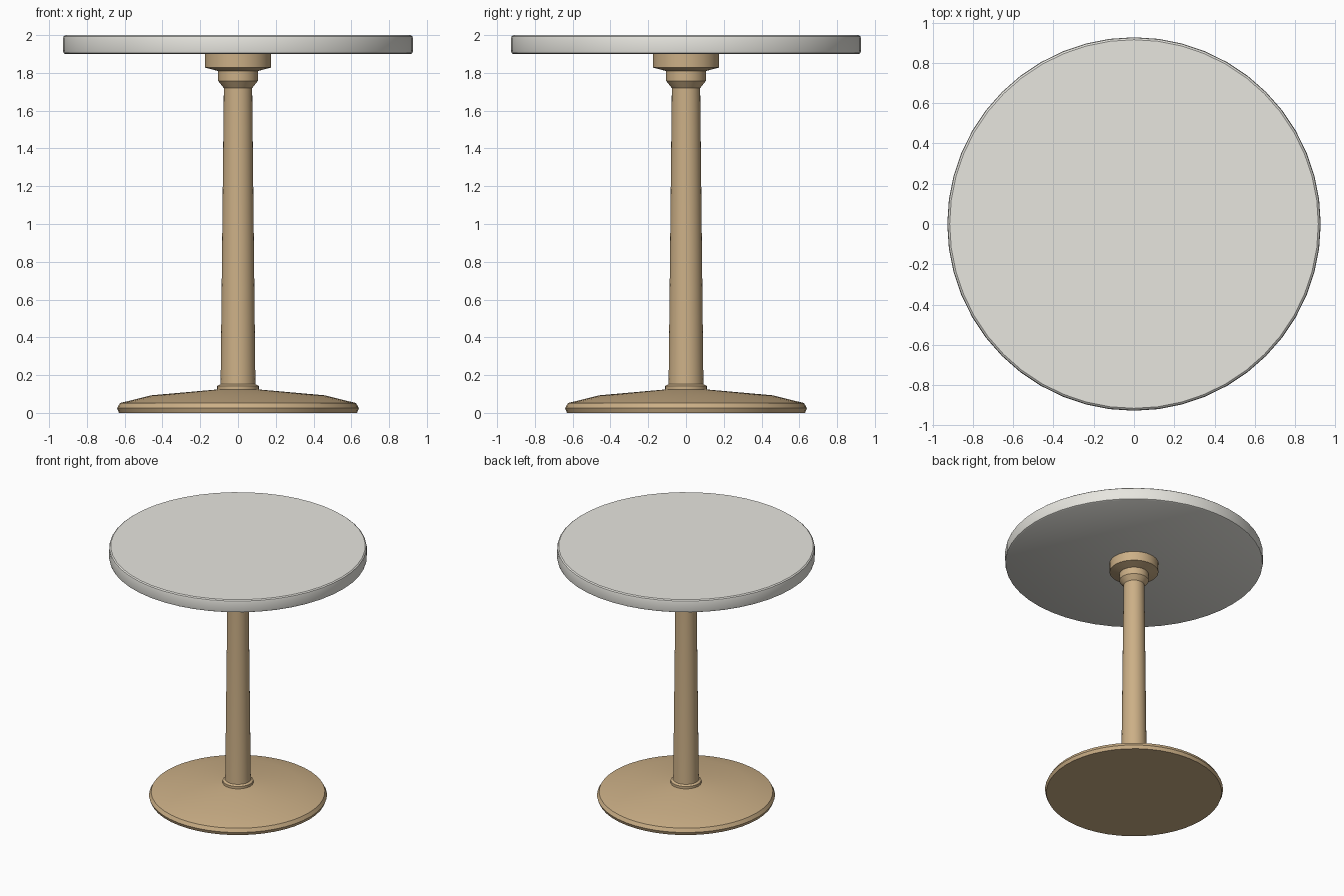
import bpy, bmesh, math

if "Cube" in bpy.data.objects:
    bpy.data.objects.remove(bpy.data.objects["Cube"])

SEGMENTS = 48


def material(name, color):
    mat = bpy.data.materials.new(name)
    mat.diffuse_color = color
    mat.use_nodes = True
    mat.node_tree.nodes["Principled BSDF"].inputs["Base Color"].default_value = mat.diffuse_color
    return mat


def lathe(name, profile, mat):
    """Revolve a bottom-to-top (radius, z) profile about z and cap both ends."""
    bm = bmesh.new()
    rings = []
    for r, z in profile:
        rings.append([bm.verts.new((r * math.cos(2 * math.pi * i / SEGMENTS),
                                    r * math.sin(2 * math.pi * i / SEGMENTS), z))
                      for i in range(SEGMENTS)])
    for low, high in zip(rings, rings[1:]):
        for i in range(SEGMENTS):
            j = (i + 1) % SEGMENTS
            bm.faces.new((low[i], low[j], high[j], high[i]))
    bm.faces.new(rings[0][::-1])
    bm.faces.new(rings[-1])
    mesh = bpy.data.meshes.new(name)
    bm.to_mesh(mesh)
    bm.free()
    mesh.materials.append(mat)
    obj = bpy.data.objects.new(name, mesh)
    bpy.context.collection.objects.link(obj)
    bpy.ops.object.select_all(action='DESELECT')
    obj.select_set(True)
    bpy.context.view_layer.objects.active = obj
    bpy.ops.object.shade_smooth_by_angle(angle=math.radians(30))
    return obj


wood = material("wood", (0.60, 0.43, 0.24, 1))
stone = material("pale_top", (0.80, 0.79, 0.74, 1))

# Round top with softened rims
lathe("table_top", [(0.915, 1.90), (0.924, 1.905), (0.927, 1.917),
                    (0.927, 1.98), (0.924, 1.993), (0.915, 2.0)], stone)

# Pedestal: domed foot, ring, tapered column, flared neck and mounting collar
lathe("pedestal", [(0.63, 0.0), (0.64, 0.025), (0.625, 0.052), (0.46, 0.093),
                   (0.11, 0.124), (0.11, 0.143), (0.093, 0.152), (0.092, 0.165),
                   (0.075, 1.72), (0.105, 1.757), (0.105, 1.81),
                   (0.175, 1.828), (0.175, 1.90)], wood)
